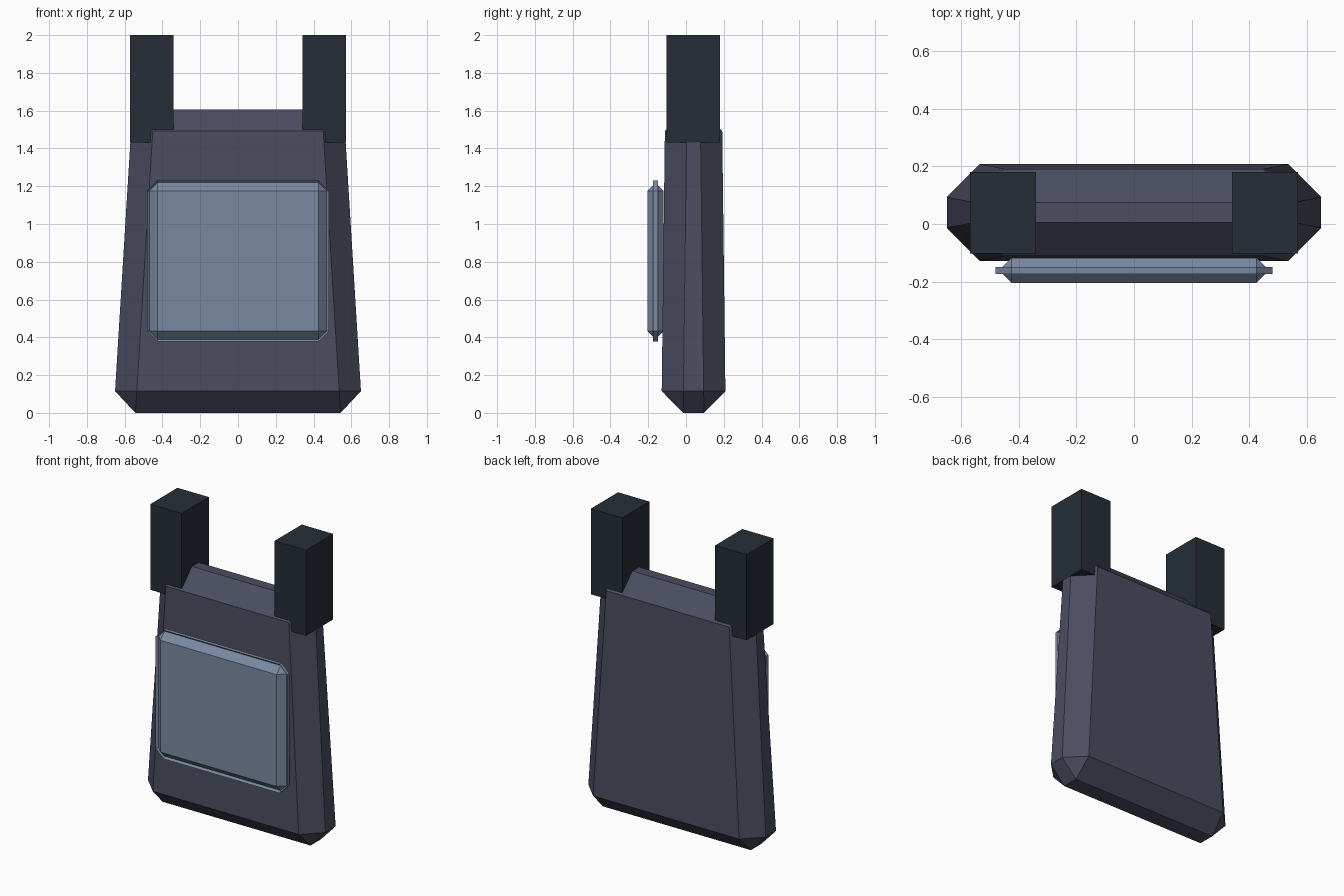
import bpy
import bmesh
from mathutils import Vector

old = bpy.data.objects.get("Cube")
if old:
    bpy.data.objects.remove(old, do_unlink=True)


def make_material(name, rgb):
    mat = bpy.data.materials.new(name)
    mat.use_nodes = True
    mat.diffuse_color = (*rgb, 1)
    mat.node_tree.nodes["Principled BSDF"].inputs["Base Color"].default_value = (*rgb, 1)
    return mat


def make_box(name, low, high, mat, chamfer=0, taper=(1, 1)):
    """Box between two corners, its top scaled by taper, with one-step chamfers."""
    low, high = Vector(low), Vector(high)
    centre, size = (low + high) / 2, high - low
    bm = bmesh.new()
    bmesh.ops.create_cube(bm, size=1)
    for v in bm.verts:
        sx, sy = taper if v.co.z > 0 else (1, 1)
        v.co = centre + Vector((v.co.x * size.x * sx, v.co.y * size.y * sy, v.co.z * size.z))
    if chamfer:
        bmesh.ops.bevel(bm, geom=bm.edges[:], offset=chamfer, offset_type='OFFSET',
                        segments=1, affect='EDGES', clamp_overlap=False)
    mesh = bpy.data.meshes.new(name)
    bm.to_mesh(mesh)
    bm.free()
    mesh.materials.append(mat)
    obj = bpy.data.objects.new(name, mesh)
    bpy.context.collection.objects.link(obj)
    return obj


slate = make_material("slate fabric", (0.069, 0.074, 0.117))
blue_grey = make_material("blue grey pocket", (0.195, 0.254, 0.361))
dark = make_material("dark strap", (0.018, 0.027, 0.037))

# Tapered bag body
make_box("bag_body", (-0.658, -0.13, 0), (0.658, 0.21, 1.607), slate,
         chamfer=0.115, taper=(0.85, 0.885))

# Front pocket: the chamfers overlap to leave a thin rim around the edge
make_box("front_pocket", (-0.482, -0.205, 0.377), (0.482, -0.118, 1.231), blue_grey,
         chamfer=0.056)

# Shoulder strap blocks
for side, x in (("left", 0.456), ("right", -0.456)):
    make_box(side + "_strap", (x - 0.115, -0.103, 1.432), (x + 0.115, 0.181, 2), dark)
